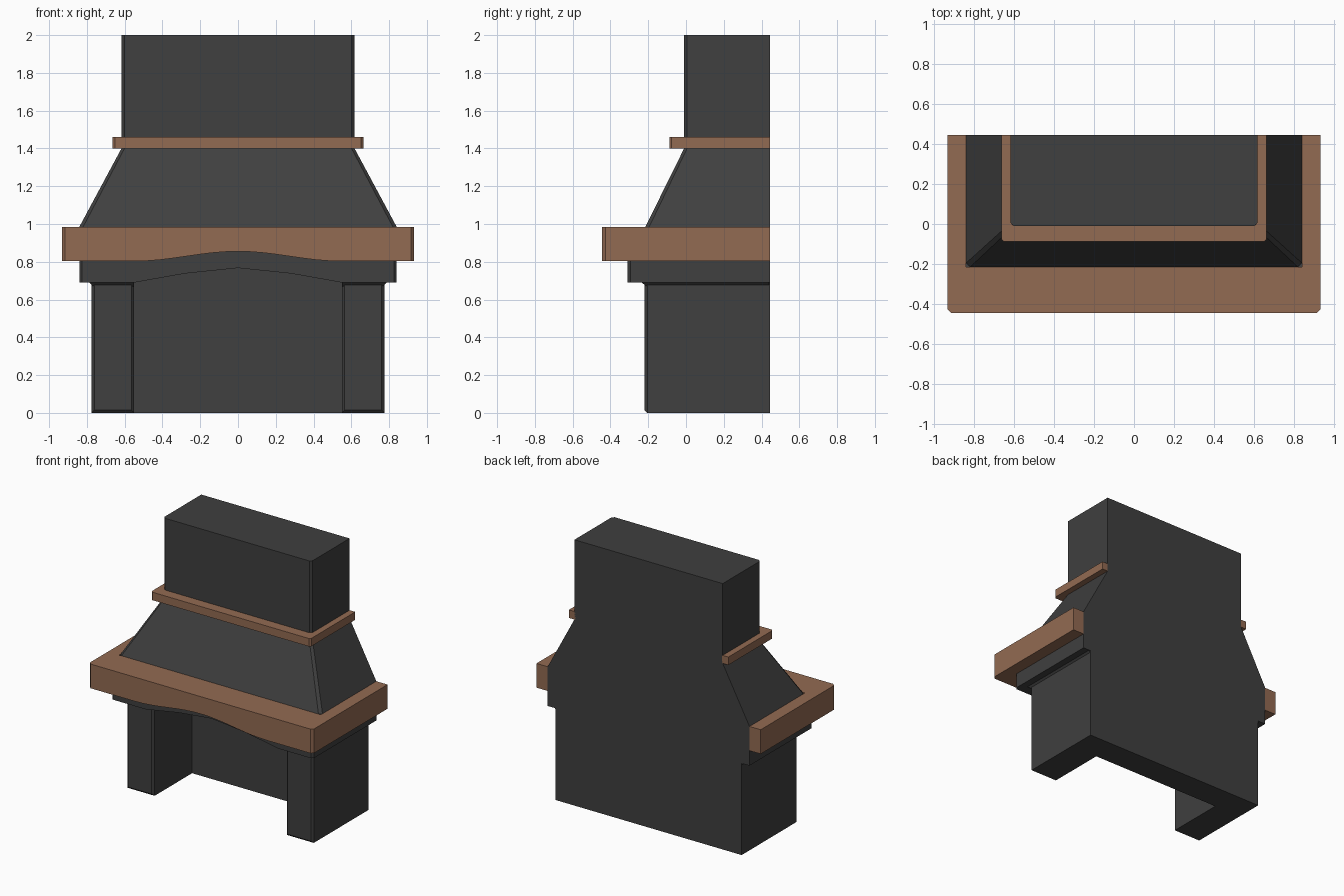
import bpy, bmesh, math

if "Cube" in bpy.data.objects:
    bpy.data.objects.remove(bpy.data.objects["Cube"])

BACK = 0.445


def material(name, rgb):
    m = bpy.data.materials.new(name)
    m.diffuse_color = (*rgb, 1)
    m.use_nodes = True
    m.node_tree.nodes["Principled BSDF"].inputs["Base Color"].default_value = m.diffuse_color
    return m


STONE = material("dark stone", (0.050, 0.050, 0.050))
WOOD = material("brown wood", (0.290, 0.145, 0.085))


def finish(name, bm, mat, mirror=False):
    bmesh.ops.remove_doubles(bm, verts=bm.verts, dist=1e-5)
    bmesh.ops.recalc_face_normals(bm, faces=bm.faces)
    me = bpy.data.meshes.new(name)
    bm.to_mesh(me)
    bm.free()
    me.materials.append(mat)
    ob = bpy.data.objects.new(name, me)
    bpy.context.collection.objects.link(ob)
    if mirror:
        ob.modifiers.new("Mirror", 'MIRROR')
    return ob


def loft(bm, rings):
    """Skin a row of equal closed rings and cap both ends."""
    rows = [[bm.verts.new(p) for p in r] for r in rings]
    n = len(rows[0])
    for a, b in zip(rows, rows[1:]):
        for i in range(n):
            j = (i + 1) % n
            bm.faces.new((a[i], a[j], b[j], b[i]))
    bm.faces.new(rows[0])
    bm.faces.new(rows[-1])


def arch(x, half=0.55):
    return 0.5 + 0.5 * math.cos(math.pi * x / half) if abs(x) < half else 0.0


ARCH_X = [-0.55 + 1.1 * i / 16 for i in range(17)]


def surround(name, outer, front, inner, inner_front, z0, z1, rise, c):
    """U-shaped shelf around the body, front corners chamfered by c."""
    xs = ARCH_X if rise else []
    cols = [((-outer, BACK), (-inner, BACK)),
            ((-outer, inner_front), (-inner, inner_front)),
            ((-outer, front + c), (-inner, inner_front)),
            ((-outer + c, front), (-inner, inner_front)),
            ((-inner, front), (-inner, inner_front))]
    cols += [((x, front), (x, inner_front)) for x in xs]
    cols += [((-o[0], o[1]), (-i[0], i[1])) for o, i in reversed(cols[:5])]
    bm = bmesh.new()
    loft(bm, [[(*o, z0 + rise * arch(o[0])), (*o, z1), (*i, z1),
               (*i, z0 + rise * arch(i[0]))] for o, i in cols])
    return finish(name, bm, WOOD)


# Legs: front face edges chamfered, small flare under the lintel
bm = bmesh.new()
loft(bm, [[(x0, y, z0), (x1, y, z0), (x1, y, 0.69), (x0, y, 0.69)]
          for x0, x1, y, z0 in ((0.565, 0.76, -0.22, 0.015),
                                (0.55, 0.775, -0.205, 0.0),
                                (0.55, 0.775, BACK, 0.0))])
finish("leg", bm, STONE, mirror=True)

bm = bmesh.new()
loft(bm, [[(0.55, y, z), (x, y, z), (x, BACK - 0.005, z), (0.55, BACK - 0.005, z)]
          for x, y, z in ((0.765, -0.21, 0.668), (0.79, -0.235, 0.692))])
finish("leg_flare", bm, STONE, mirror=True)

# Firebox back wall
bm = bmesh.new()
loft(bm, [[(-0.555, 0.24, z), (0.555, 0.24, z), (0.555, BACK, z), (-0.555, BACK, z)]
          for z in (0.0, 0.78)])
finish("firebox_back", bm, STONE)

# Arched lintel, five straight facets as wide as the opening
bm = bmesh.new()
steps = [(-0.84, -0.295, 0), (-0.825, -0.31, 0), (-0.55, -0.31, 0), (-0.28, -0.31, 0.048)]
steps += [(0, -0.31, 0.077)] + [(-x, y, r) for x, y, r in reversed(steps)]
loft(bm, [[(x, y, 0.69 + r), (x, y, 0.975), (x, BACK, 0.975), (x, BACK, 0.69 + r)]
          for x, y, r in steps])
finish("lintel", bm, STONE)

# Wooden mantel shelf with a curved underside
surround("mantel", 0.933, -0.445, 0.84, -0.215, 0.803, 0.985, 0.052, 0.018)

# Sloped hood running up into the chimney breast
bm = bmesh.new()
loft(bm, [[(-w, BACK, z), (-w, f + c, z), (-w + c, f, z),
           (w - c, f, z), (w, f + c, z), (w, BACK, z)]
          for w, f, c, z in ((0.84, -0.215, 0.02, 0.975), (0.84, -0.215, 0.02, 0.985),
                             (0.617, -0.01, 0.016, 1.40), (0.617, -0.01, 0.016, 2.0))])
finish("hood_and_chimney", bm, STONE)

# Narrow wooden collar
surround("collar", 0.664, -0.088, 0.61, -0.004, 1.40, 1.46, 0, 0.012)
